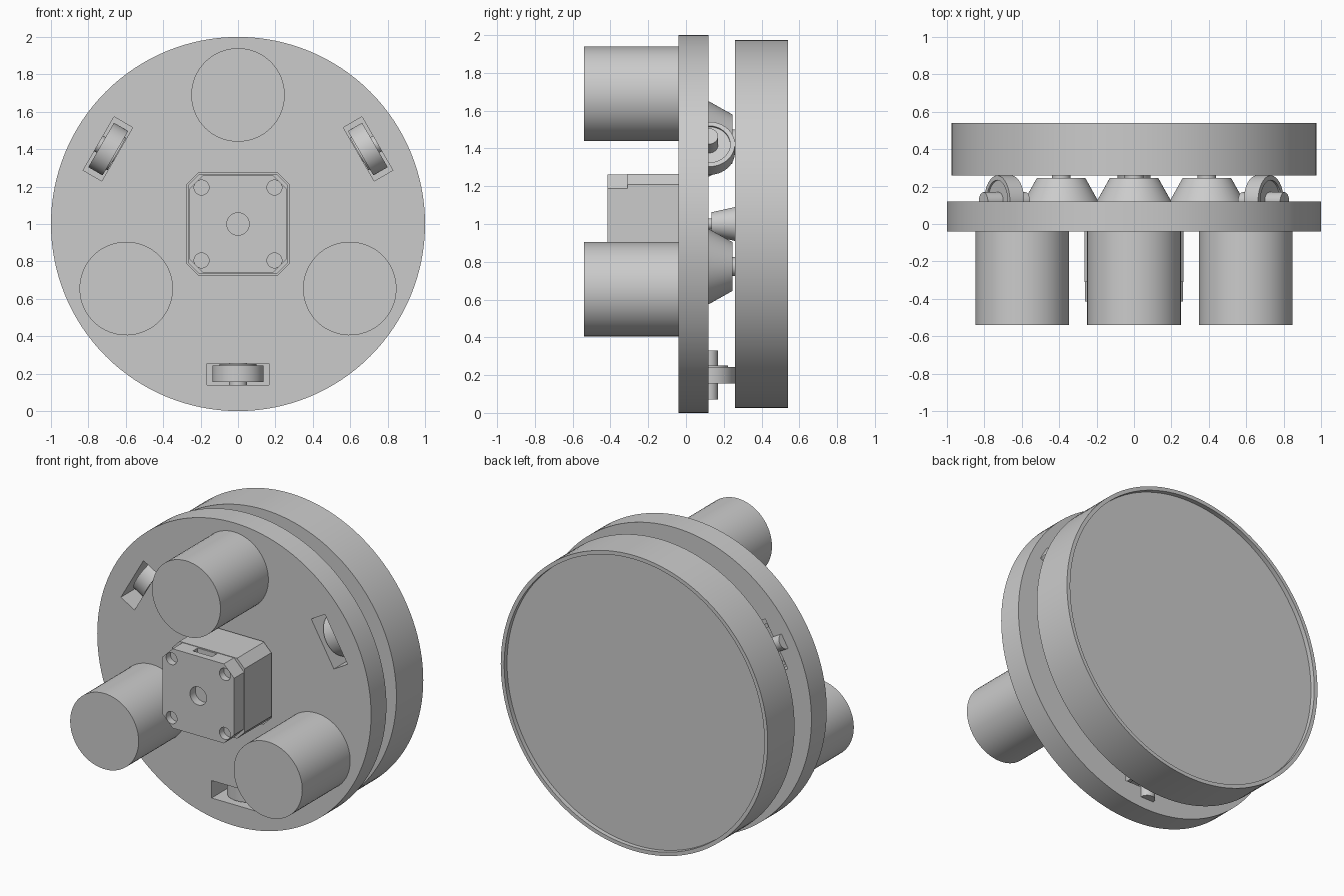
import bpy, bmesh, math
from mathutils import Matrix, Vector

if "Cube" in bpy.data.objects:
    bpy.data.objects.remove(bpy.data.objects["Cube"])

grey = bpy.data.materials.new("plain_grey")
grey.use_nodes = True
GREY = (0.6, 0.6, 0.6, 1)
grey.diffuse_color = GREY
grey.node_tree.nodes["Principled BSDF"].inputs["Base Color"].default_value = GREY

HUB = Vector((0, 0, 1))
ALONG_Y = Matrix.Rotation(-math.pi / 2, 4, 'X')


def turn(k):
    """Rotate a third of a circle k times around the machine axis."""
    return Matrix.Translation(HUB) @ Matrix.Rotation(k * math.tau / 3, 4, 'Y')


def finish(name, bm):
    mesh = bpy.data.meshes.new(name)
    bmesh.ops.recalc_face_normals(bm, faces=bm.faces)
    bm.to_mesh(mesh)
    bm.free()
    ob = bpy.data.objects.new(name, mesh)
    bpy.context.collection.objects.link(ob)
    mesh.materials.append(grey)
    return ob


def cone(name, r1, r2, a, b, place=Matrix(), axis=ALONG_Y, seg=64):
    """Cylinder or frustum running from a to b along its axis."""
    bm = bmesh.new()
    bmesh.ops.create_cone(bm, cap_ends=True, segments=seg, radius1=r1, radius2=r2, depth=b - a,
                          matrix=place @ axis @ Matrix.Translation((0, 0, (a + b) / 2)))
    return finish(name, bm)


def box(name, size, centre, place=Matrix()):
    bm = bmesh.new()
    bmesh.ops.create_cube(bm, matrix=place @ Matrix.Translation(centre) @ Matrix.Diagonal((*size, 1)))
    return finish(name, bm)


def octagon(name, half, chamfer, y1, y2):
    """Square prism with cut corners, running along y."""
    c = half - chamfer
    outline = [(c, half), (half, c), (half, -c), (c, -half),
               (-c, -half), (-half, -c), (-half, c), (-c, half)]
    bm = bmesh.new()
    face = bm.faces.new([bm.verts.new((x, y1, 1 + z)) for x, z in outline])
    side = bmesh.ops.extrude_face_region(bm, geom=[face])
    verts = [v for v in side["geom"] if isinstance(v, bmesh.types.BMVert)]
    bmesh.ops.translate(bm, verts=verts, vec=(0, y2 - y1, 0))
    return finish(name, bm)


def cut(ob, cutters):
    bpy.context.view_layer.objects.active = ob
    for c in cutters:
        mod = ob.modifiers.new("cut", 'BOOLEAN')
        mod.operation = 'DIFFERENCE'
        mod.solver = 'EXACT'
        mod.object = c
        bpy.ops.object.modifier_apply(modifier=mod.name)
        bpy.data.objects.remove(c)


def at(x, z):
    return Matrix.Translation((x, 0, z))


parts = []

# Base plate with three wheel slots and a seat for the centre motor
plate = cone("base_plate", 1, 1, -0.04, 0.12, at(0, 1), seg=128)
slots = [box("slot", (0.33, 0.4, 0.115), (0, 0.04, -0.803), turn(k)) for k in range(3)]
cut(plate, slots + [octagon("seat", 0.273, 0.06, -0.2, 0.06)])
parts.append(plate)

# Turntable drum, recessed at the back
drum = cone("turntable_drum", 0.975, 0.975, 0.26, 0.54, at(0, 1), seg=128)
cut(drum, [cone("recess", 0.95, 0.95, 0.51, 0.7, at(0, 1), seg=128)])
parts.append(drum)

# Three round motors, each with an offset gear cone and spindle
for k in range(3):
    out = turn(k)
    parts += [
        cone(f"round_motor_{k + 1}", 0.25, 0.25, -0.54, -0.04, out @ at(0, 0.69)),
        cone(f"gear_cone_{k + 1}", 0.2, 0.13, 0.12, 0.245, out @ at(0, 0.45)),
        cone(f"spindle_{k + 1}", 0.05, 0.05, 0.245, 0.26, out @ at(0, 0.45), seg=32),
    ]

# Support wheels on radial axles
for k in range(3):
    place = turn(k) @ Matrix.Translation((0, 0.122, 0))
    wheel = cone(f"support_wheel_{k + 1}", 0.137, 0.137, -0.845, -0.757, place, Matrix())
    cut(wheel, [cone("dish", 0.112, 0.112, -0.9, -0.835, place, Matrix())])
    parts += [
        wheel,
        cone(f"wheel_collar_{k + 1}", 0.1, 0.1, -0.757, -0.748, place, Matrix()),
        cone(f"wheel_axle_{k + 1}", 0.048, 0.048, -0.93, -0.67, place, Matrix(), 32),
    ]

# Centre motor: body, end cap with bolt holes and a cable notch
body = octagon("centre_motor_body", 0.265, 0.055, -0.31, 0.06)
cap = octagon("centre_motor_cap", 0.262, 0.075, -0.415, -0.31)
holes = [cone("hole", 0.04, 0.04, -0.5, -0.37, at(x, 1 + z), seg=32)
         for x in (-0.195, 0.195) for z in (-0.195, 0.195)]
holes.append(cone("bore", 0.06, 0.06, -0.5, -0.36, at(0, 1), seg=32))
holes.append(box("notch", (0.14, 0.05, 0.1), (0, -0.345, 1.26)))
cut(cap, holes)
parts += [body, cap]

# Drive shaft and flared hub between the plate and the drum
parts.append(cone("drive_shaft", 0.03, 0.03, 0.1, 0.26, at(0, 1), seg=32))
parts.append(cone("drive_hub", 0.062, 0.09, 0.135, 0.26, at(0, 1)))

# Smooth round surfaces, keep edges sharp
bpy.ops.object.select_all(action='DESELECT')
for ob in parts:
    ob.select_set(True)
bpy.context.view_layer.objects.active = plate
bpy.ops.object.shade_smooth_by_angle(angle=math.radians(30))
